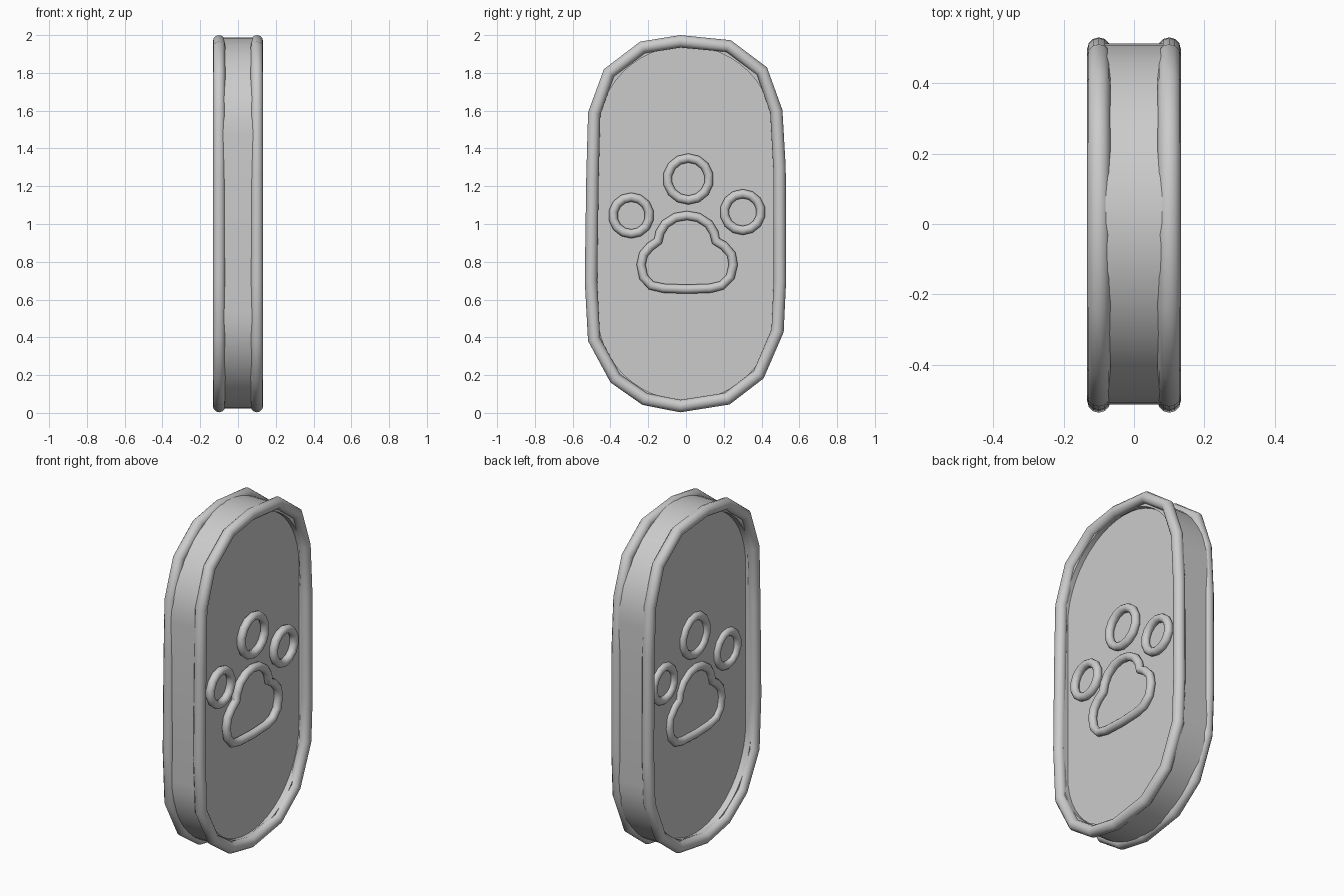
import bpy, bmesh, math

if "Cube" in bpy.data.objects:
    bpy.data.objects.remove(bpy.data.objects["Cube"])

MID_Z = 1.005


def finish(ob):
    bpy.ops.object.select_all(action='DESELECT')
    ob.select_set(True)
    bpy.context.view_layer.objects.active = ob
    if ob.type == 'CURVE':
        bpy.ops.object.convert(target='MESH')
    bpy.ops.object.shade_smooth_by_angle(angle=math.radians(40))


def tube(name, pts, x, radius):
    """Closed round tube through (y, z) points in the plane at x."""
    cu = bpy.data.curves.new(name, 'CURVE')
    cu.dimensions = '3D'
    cu.bevel_depth = radius
    cu.bevel_resolution = 4
    sp = cu.splines.new('POLY')
    sp.points.add(len(pts) - 1)
    for p, (y, z) in zip(sp.points, pts):
        p.co = (x, y, z, 1)
    sp.use_cyclic_u = True
    ob = bpy.data.objects.new(name, cu)
    bpy.context.collection.objects.link(ob)
    finish(ob)


def circle(cy, cz, r, n=14):
    return [(cy + r * math.sin(2 * math.pi * i / n),
             cz + r * math.cos(2 * math.pi * i / n)) for i in range(n)]


def stadium(r, half_z, n=24):
    pts = []
    for side in (1, -1):
        for i in range(n + 1):
            a = math.pi * i / n
            pts.append((side * r * math.cos(a),
                        MID_Z + side * (half_z - r + r * math.sin(a))))
    return pts


# Body: rounded slab with a shallow recess on both broad faces
bm = bmesh.new()
outer, inner = stadium(0.513, 0.983), stadium(0.468, 0.938)
rings = []
for pts, x in ((inner, -0.062), (inner, -0.1), (outer, -0.1),
               (outer, 0.1), (inner, 0.1), (inner, 0.07)):
    rings.append([bm.verts.new((x, y, z)) for y, z in pts])
for a, b in zip(rings, rings[1:]):
    for i in range(len(a)):
        j = (i + 1) % len(a)
        bm.faces.new((a[i], a[j], b[j], b[i]))
bm.faces.new(rings[0])
bm.faces.new(rings[-1])
bmesh.ops.recalc_face_normals(bm, faces=bm.faces)
me = bpy.data.meshes.new("body")
bm.to_mesh(me)
bm.free()
body = bpy.data.objects.new("body", me)
bpy.context.collection.objects.link(body)
finish(body)

# Faceted rim path and pad outline, as (y, z)
rim = [(-.03, 1.967), (.225, 1.942), (.402, 1.81), (.478, 1.597), (.495, 1.3),
       (.497, .7), (.485, .435), (.385, .203), (.218, .075), (-.03, .036),
       (-.218, .073), (-.375, .183), (-.487, .39), (-.503, .7), (-.495, 1.25),
       (-.486, 1.585), (-.408, 1.8), (-.23, 1.935)]
pad = [(.005, 1.045), (.065, 1.035), (.12, 1.0), (.148, .955), (.158, .91),
       (.2, .885), (.24, .84), (.25, .785), (.235, .72), (.19, .675), (.13, .66),
       (.005, .655), (-.12, .66), (-.185, .675), (-.225, .72), (-.238, .785),
       (-.225, .84), (-.19, .88), (-.148, .91), (-.138, .955), (-.11, 1.0),
       (-.055, 1.035)]

# Rims and raised paw outlines on both sides
for label, rim_x, paw_x in (("right", 0.1, 0.09), ("left", -0.1, -0.063)):
    tube("rim_" + label, rim, rim_x, 0.033)
    tube("pad_outline_" + label, pad, paw_x, 0.024)
    tube("middle_toe_" + label, circle(.012, 1.238, .111), paw_x, 0.024)
    tube("back_toe_" + label, circle(.3, 1.063, .097), paw_x, 0.024)
    tube("front_toe_" + label, circle(-.29, 1.045, .097), paw_x, 0.024)
